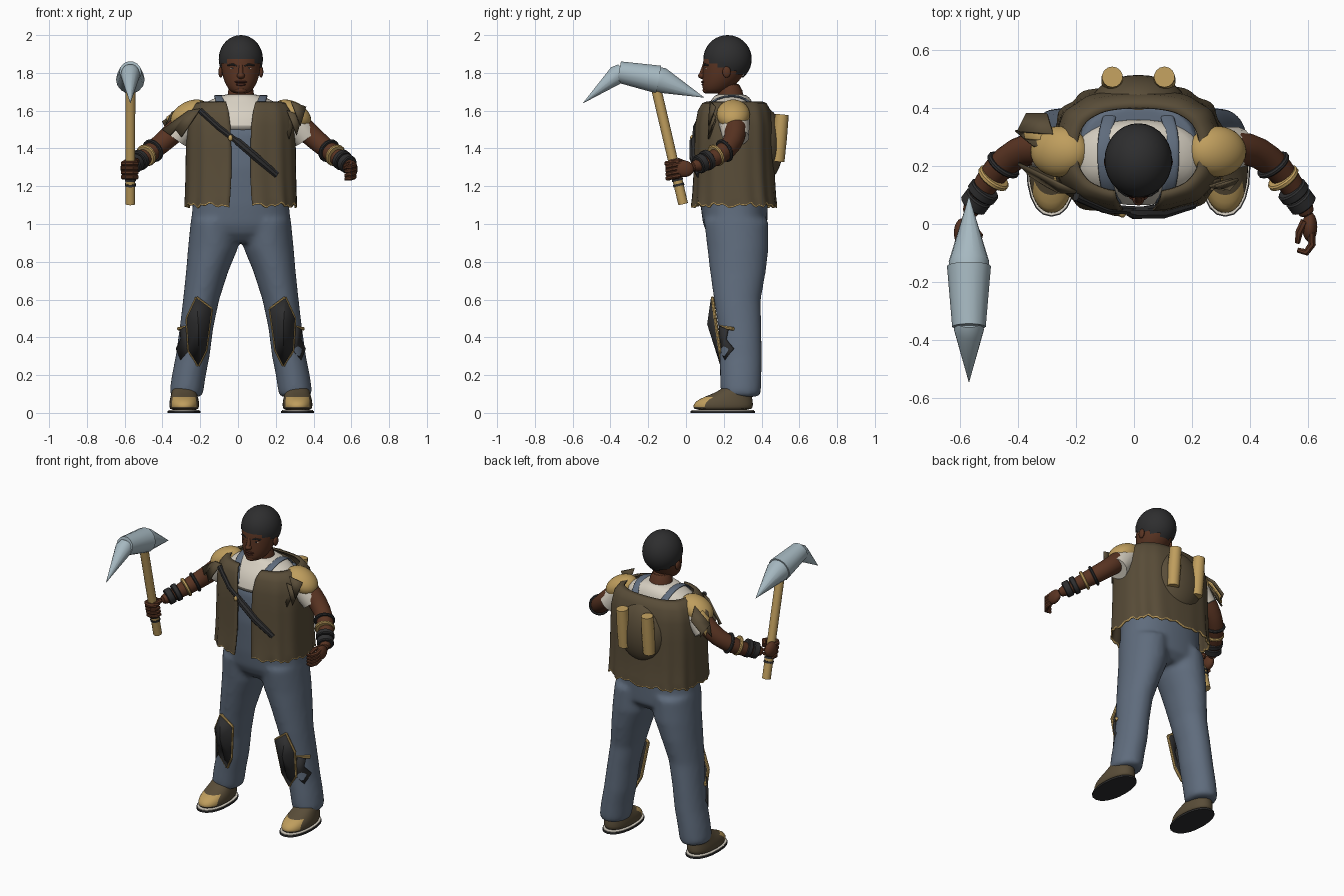
import bpy, bmesh, math
from mathutils import Vector, Matrix

if "Cube" in bpy.data.objects:
    bpy.data.objects.remove(bpy.data.objects["Cube"])

X0 = 0.015  # body centre line


def material(name, r, g, b):
    m = bpy.data.materials.new(name)
    m.use_nodes = True
    m.diffuse_color = (r, g, b, 1)
    m.node_tree.nodes["Principled BSDF"].inputs["Base Color"].default_value = (r, g, b, 1)
    return m


DENIM = material("denim blue", .115, .15, .205)
VEST = material("vest brown", .1, .074, .04)
TAN = material("tan leather", .52, .34, .11)
CREAM = material("cream cloth", .68, .63, .54)
SKIN = material("dark skin", .1, .034, .016)
BLACK = material("charcoal", .027, .027, .028)
STEEL = material("pale steel", .38, .48, .53)
LIP = material("lip brown", .06, .018, .012)


def finish(name, bm, *mats, smooth=40, subsurf=0, solid=0):
    bmesh.ops.recalc_face_normals(bm, faces=bm.faces)
    me = bpy.data.meshes.new(name)
    bm.to_mesh(me)
    bm.free()
    ob = bpy.data.objects.new(name, me)
    bpy.context.collection.objects.link(ob)
    for m in mats:
        me.materials.append(m)
    if solid:
        mod = ob.modifiers.new("thickness", "SOLIDIFY")
        mod.thickness, mod.offset = solid, 0
    if subsurf:
        ob.modifiers.new("round", "SUBSURF").levels = subsurf
        ob.modifiers["round"].render_levels = subsurf
    bpy.ops.object.select_all(action="DESELECT")
    ob.select_set(True)
    bpy.context.view_layer.objects.active = ob
    bpy.ops.object.shade_smooth_by_angle(angle=math.radians(smooth))
    return ob


def skin_rings(bm, rings, closed=True, caps=True):
    loops = [[bm.verts.new(p) for p in ring] for ring in rings]
    n = len(loops[0])
    for a, b in zip(loops, loops[1:]):
        for i in range(n if closed else n - 1):
            j = (i + 1) % n
            bm.faces.new((a[i], a[j], b[j], b[i]))
    if caps:
        bm.faces.new(loops[0])
        bm.faces.new(loops[-1])


def power(v, p):
    return math.copysign(abs(v) ** p, v)


def sections(rings, p=1, sides=20):
    """Horizontal elliptical sections given as x, y, z, x radius, y radius."""
    turn = [2 * math.pi * i / sides for i in range(sides)]
    return [[(x + rx * power(math.sin(t), p), y - ry * power(math.cos(t), p), z) for t in turn]
            for x, y, z, rx, ry in rings]


def loft(name, rings, *mats, p=1, subsurf=1):
    bm = bmesh.new()
    skin_rings(bm, sections(rings, p))
    return finish(name, bm, *mats, smooth=60, subsurf=subsurf)


def tube(name, path, radii, mat, sides=14, up=(0, 0, 1), subsurf=0):
    """Round tube along a path."""
    path = [Vector(q) for q in path]
    rings = []
    for i, c in enumerate(path):
        d = (path[min(i + 1, len(path) - 1)] - path[max(i - 1, 0)]).normalized()
        u = d.cross(Vector(up)).normalized()
        v = u.cross(d)
        rings.append([c + radii[i] * (u * math.cos(t) + v * math.sin(t))
                      for t in (2 * math.pi * (k + .5) / sides for k in range(sides))])
    bm = bmesh.new()
    skin_rings(bm, rings)
    return finish(name, bm, mat, subsurf=subsurf)


def ball(name, centre, size, mat, tilt=0, keep=None):
    bm = bmesh.new()
    m = Matrix.Translation(centre) @ Matrix.Rotation(tilt, 4, "Y") @ Matrix.Diagonal((*size, 1))
    bmesh.ops.create_uvsphere(bm, u_segments=28, v_segments=18, radius=1, matrix=m)
    if keep:
        bmesh.ops.delete(bm, geom=[f for f in bm.faces if not keep(f.calc_center_median())], context="FACES")
    return finish(name, bm, mat, smooth=60)


def plate(name, pts, mat, centre=None, thick=.01):
    """Thin panel, optionally raised to a centre point."""
    bm = bmesh.new()
    vs = [bm.verts.new(q) for q in pts]
    if centre:
        c = bm.verts.new(centre)
        for a, b in zip(vs, vs[1:] + vs[:1]):
            bm.faces.new((a, b, c))
    else:
        bm.faces.new(vs)
    return finish(name, bm, mat, smooth=30, solid=thick)


# Overalls: bib, hips and both legs fused into one cloth surface
bm = bmesh.new()
skin_rings(bm, sections([(X0, .27, .9, .14, .11), (X0, .27, .95, .245, .158), (X0, .26, 1.0, .265, .17),
                         (X0, .255, 1.1, .255, .178), (X0, .255, 1.3, .245, .19), (X0, .257, 1.48, .235, .183),
                         (X0, .27, 1.61, .2, .14)], .88, 40))
for s in (1, -1):
    skin_rings(bm, sections([(X0 + s * x, y, z, rx, ry) for x, y, z, rx, ry in [
        (.288, .29, .085, .084, .1), (.287, .29, .12, .09, .108), (.275, .29, .2, .09, .11),
        (.255, .29, .3, .09, .112), (.235, .285, .45, .089, .114), (.21, .272, .6, .096, .124),
        (.178, .275, .75, .112, .148), (.148, .275, .87, .132, .162), (.135, .265, 1.02, .13, .17)]], 1, 40))
overalls = finish("overalls", bm, DENIM, smooth=180)
mod = overalls.modifiers.new("fuse", "REMESH")
mod.mode, mod.voxel_size, mod.use_smooth_shade = "VOXEL", .014, True
mod = overalls.modifiers.new("soften", "SMOOTH")
mod.factor, mod.iterations = .5, 8

# Shirt yoke and raised collar
loft("shirt_yoke", [(X0, .215, 1.49, .19, .14), (X0, .21, 1.51, .235, .156), (X0, .225, 1.6, .24, .142),
                    (X0, .24, 1.645, .195, .115), (X0, .24, 1.672, .12, .095), (X0, .235, 1.69, .085, .078)],
     CREAM, p=.9)

# Open vest with folds and a ragged tan hem
bm = bmesh.new()
rings = []
steps = 96
for k, (z, rx, ry, half) in enumerate([(1.097, .292, .222, .06), (1.104, .292, .222, .06), (1.15, .29, .216, .055),
                                       (1.25, .287, .21, .05), (1.4, .285, .205, .05), (1.52, .282, .203, .055),
                                       (1.6, .268, .188, .065), (1.636, .24, .168, .075), (1.645, .21, .145, .08)]):
    ring = []
    gap = math.asin((half / rx) ** (1 / .75))
    for i in range(steps + 1):
        t = gap + (2 * math.pi - 2 * gap) * i / steps
        fold = 1 + (.028 - .0032 * k) * math.sin(i * .8 + k * .15) * (.6 + .4 * math.sin(i * .23))
        drop = .014 * math.sin(i * 1.2) * math.sin(i * .5) if k < 2 else 0
        ring.append((X0 + rx * fold * power(math.sin(t), .75),
                     .255 - ry * fold * power(math.cos(t), .75), z + drop))
    rings.append(ring)
skin_rings(bm, rings, closed=False, caps=False)
vest = finish("vest", bm, VEST, TAN, smooth=60, solid=.01)
for f in vest.data.polygons:
    f.material_index = int(f.index < steps)

# Back pack and bedrolls
ball("pack", (X0, .415, 1.42), (.165, .1, .195), VEST)
for side, s in (("left", 1), ("right", -1)):
    x = X0 + s * .09
    tube(side + "_bedroll", [(x, .485, 1.33), (x, .495, 1.45), (x, .508, 1.58)], (.036, .039, .036), TAN, up=(0, 1, 0))

# Neck, head and face
loft("neck", [(X0, .25, 1.58, .09, .08), (X0, .24, 1.66, .072, .068), (X0, .225, 1.76, .066, .068)], SKIN)
loft("head", [(X0, .145, 1.69, .03, .035), (X0, .155, 1.7, .055, .065), (X0, .17, 1.73, .077, .085),
              (X0, .19, 1.77, .095, .105), (X0, .205, 1.82, .104, .118), (X0, .212, 1.87, .108, .124),
              (X0, .215, 1.93, .095, .11), (X0, .22, 1.965, .05, .06)], SKIN)
ball("hair", (X0, .22, 1.873), (.117, .128, .127), BLACK, keep=lambda c: c.z > 1.872 - .42 * (c.y - .09))
ball("nose", (X0, .088, 1.785), (.021, .024, .017), SKIN)
tube("nose_bridge", [(X0, .1, 1.845), (X0, .082, 1.79)], (.011, .013), SKIN, up=(0, 1, 0))
ball("upper_lip", (X0, .094, 1.752), (.033, .014, .007), LIP)
ball("lower_lip", (X0, .096, 1.738), (.028, .014, .008), LIP)
ball("chin", (X0, .11, 1.708), (.032, .022, .018), SKIN)
for side, s in (("left", 1), ("right", -1)):
    ball(side + "_ear", (X0 + s * .107, .215, 1.805), (.012, .022, .03), SKIN)
    ball(side + "_eye", (X0 + s * .042, .111, 1.824), (.015, .01, .004), CREAM)
    ball(side + "_pupil", (X0 + s * .042, .104, 1.824), (.008, .006, .006), BLACK)
    tube(side + "_brow", [(X0 + s * .018, .096, 1.836), (X0 + s * .042, .1, 1.845), (X0 + s * .07, .117, 1.84)],
         (.005, .006, .004), BLACK, sides=8)

# Limbs, clothes and guards on both sides
for side, s in (("left", 1), ("right", -1)):
    def P(x, y, z):
        return (X0 + s * x, y, z)

    shoe = loft(side + "_shoe", [(X0 + s * .3, y, z, rx, ry) for y, z, rx, ry in [
        (.195, .012, .074, .153), (.195, .03, .08, .162), (.2, .06, .08, .156), (.222, .085, .073, .128),
        (.26, .112, .066, .09), (.28, .15, .06, .07)]], VEST, TAN, p=.9)
    for f in shoe.data.polygons:
        f.material_index = int(f.center.y < .11 and f.center.z > .035)
    loft(side + "_sole", [(X0 + s * .3, .195, z, .087, .17) for z in (0, .011)], BLACK, p=.9, subsurf=0)
    loft(side + "_welt", [(X0 + s * .3, .195, z, .082, .165) for z in (.008, .014)], CREAM, p=.9, subsurf=0)

    # Knee guard with tan piping and side flap
    shape = [(.235, .14, .61), (.155, .145, .55), (.185, .175, .33), (.225, .19, .25), (.275, .18, .33), (.285, .155, .5)]
    plate(side + "_knee_guard", [P(*q) for q in shape], BLACK, P(.225, .12, .47), .016)
    for i, q in enumerate(shape):
        tube(f"{side}_knee_piping_{i + 1}", [P(*q), P(*shape[i - 1])], (.009, .009), TAN, sides=8, up=(0, 1, 0))
    plate(side + "_knee_flap", [P(*q) for q in [(.285, .18, .46), (.32, .22, .44), (.315, .21, .39),
                                                (.34, .25, .34), (.315, .21, .28), (.27, .185, .33)]], BLACK, thick=.014)
    tube(side + "_knee_strap", [P(.27, .18, .455), P(.33, .25, .445)], (.01, .01), TAN, sides=8)

    # Arm, sleeve and shoulder cap
    tube(side + "_arm", [P(.25, .25, 1.57), P(.34, .268, 1.5), P(.42, .25, 1.425), P(.49, .19, 1.37),
                         P(.555, .1, 1.32), P(.59, .02, 1.3)],
         (.07, .062, .056, .052, .038, .032), SKIN, subsurf=1)
    tube(side + "_sleeve", [P(.2, .25, 1.585), P(.28, .255, 1.54), P(.345, .265, 1.455)], (.08, .082, .07), CREAM)
    ball(side + "_shoulder_cap", P(.272, .25, 1.58), (.108, .088, .068), TAN, tilt=s * .5)
    a, b = Vector((.45, .225, 1.4)), Vector((.59, .04, 1.3))
    for name, t0, t1, r, mat in (("arm_ring", .08, .15, .064, BLACK), ("bracelet", .32, .4, .06, TAN),
                                 ("cuff_upper", .55, .68, .055, BLACK), ("cuff_lower", .71, .88, .05, BLACK)):
        tube(side + "_" + name, [P(*a.lerp(b, t)) for t in (t0, t0 + .02, t1 - .02, t1)],
             (r - .006, r, r, r - .006), mat, sides=18)

    # Flat shoulder strap over the shirt
    bm = bmesh.new()
    skin_rings(bm, [[P(x + w, y, z) for w in (-.024, 0, .024)] for x, y, z in [
        (.07, .07, 1.53), (.1, .1, 1.615), (.115, .16, 1.668), (.12, .25, 1.684), (.115, .32, 1.664),
        (.1, .37, 1.61), (.09, .4, 1.56)]], closed=False, caps=False)
    finish(side + "_brace", bm, DENIM, solid=.012, subsurf=1)

# Ragged leather on both shoulders
for i, (x, z) in enumerate([(.27, 1.45), (.31, 1.47), (.33, 1.52)]):
    plate(f"left_leather_point_{i + 1}", [(x - .05, .13, z + .13), (x + .03, .155, z + .1), (x, .12, z)], VEST)
plate("right_front_flap", [(-.2, .11, 1.61), (-.26, .14, 1.6), (-.4, .21, 1.5), (-.36, .17, 1.47),
                           (-.33, .15, 1.5), (-.3, .13, 1.46), (-.26, .11, 1.52)], VEST)
for i, mat in enumerate((VEST, TAN, VEST)):
    d = i * .025
    plate(f"rear_flap_{i + 1}", [(-.28, .26 + d, 1.625), (-.35 - d, .27 + d, 1.59 - d), (-.41 + d, .32 + d, 1.46),
                                 (-.37, .33 + d, 1.5), (-.3, .33 + d, 1.56)], mat)

# Chest strap with sheath
tube("chest_strap", [(-.2, .095, 1.6), (-.1, .052, 1.51), (.03, .045, 1.41), (.2, .075, 1.265)],
     (.016,) * 4, BLACK, sides=8, up=(0, 1, 0))
tube("sheath", [(-.02, .042, 1.45), (.0, .038, 1.435), (.1, .04, 1.35), (.205, .07, 1.26)],
     (.014, .022, .022, .018), BLACK, sides=8, up=(0, 1, 0))
ball("strap_buckle", (-.04, .034, 1.455), (.012, .012, .016), TAN)

# Pickaxe
base, top = Vector((-.57, -.015, 1.105)), Vector((-.57, -.175, 1.79))
tube("pick_handle", [base, top], (.026, .027), TAN, up=(0, 1, 0))
for i, t in enumerate((.14, .18)):
    tube(f"handle_band_{i + 1}", [base.lerp(top, t), base.lerp(top, t + .018)], (.03, .03), BLACK, up=(0, 1, 0))
tube("pick_middle", [(-.57, -.355, 1.805), (-.57, -.145, 1.765)], (.058, .076), STEEL, up=(1, 0, 0))
tube("pick_front_point", [(-.57, -.335, 1.808), (-.57, -.365, 1.79), (-.57, -.545, 1.64)],
     (.045, .052, .001), STEEL, up=(1, 0, 0))
tube("pick_rear_point", [(-.57, -.17, 1.772), (-.57, -.13, 1.76), (-.57, .095, 1.67)],
     (.066, .07, .001), STEEL, up=(1, 0, 0))

# Right fist gripping the handle
ball("right_palm", (-.592, -.03, 1.295), (.03, .05, .047), SKIN)
for i in range(4):
    c = base.lerp(top, .21 + i * .035)
    arc = [c + .037 * Vector((math.cos(t), math.sin(t), 0)) for t in (2.6, 3.4, 4.2, 5, 5.8, 6.6)]
    tube(f"right_finger_{i + 1}", arc, (.014, .015, .015, .015, .014, .01), SKIN, sides=8)
tube("right_thumb", [(-.56, -.01, 1.32), (-.535, -.04, 1.335), (-.545, -.085, 1.33)], (.017, .015, .01), SKIN, sides=8)

# Relaxed left hand
ball("left_palm", (.607, -.01, 1.292), (.026, .052, .044), SKIN)
for i in range(4):
    z = 1.318 - i * .02
    tube(f"left_finger_{i + 1}", [(.612, -.03, z), (.615, -.07, z - .008), (.595, -.098, z - .016), (.565, -.09, z - .02)],
         (.014, .014, .013, .009), SKIN, sides=8)
tube("left_thumb", [(.59, .01, 1.315), (.57, -.03, 1.31), (.565, -.065, 1.295)], (.016, .014, .009), SKIN, sides=8)
